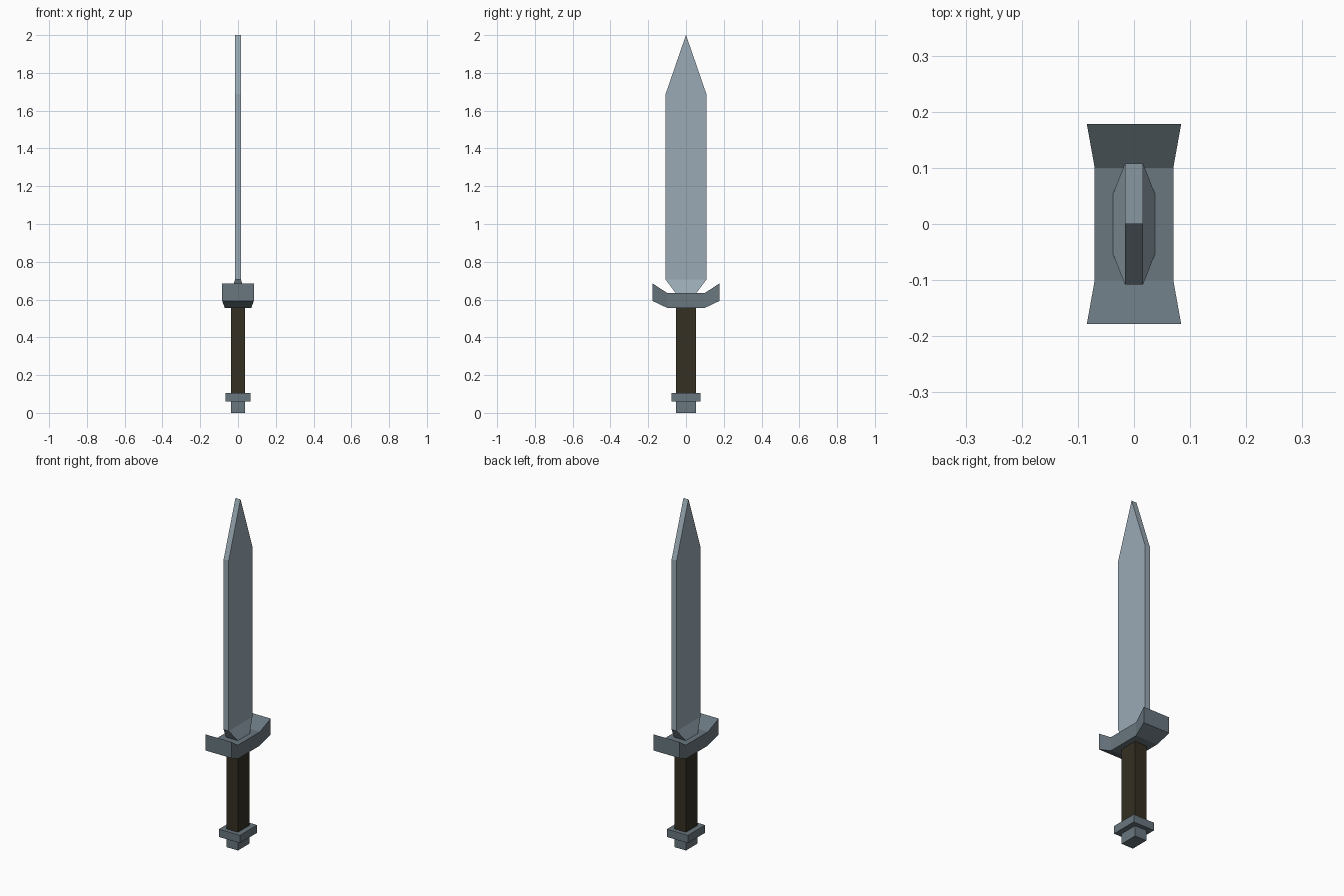
import bpy, bmesh

if "Cube" in bpy.data.objects:
    bpy.data.objects.remove(bpy.data.objects["Cube"])


def material(name, color):
    m = bpy.data.materials.new(name)
    m.diffuse_color = (*color, 1)
    m.use_nodes = True
    m.node_tree.nodes["Principled BSDF"].inputs["Base Color"].default_value = m.diffuse_color
    return m


def loft(name, rings, mat):
    """Join successive four-cornered rings and cap both ends."""
    bm = bmesh.new()
    loops = [[bm.verts.new(p) for p in ring] for ring in rings]
    for a, b in zip(loops, loops[1:]):
        for i in range(4):
            j = (i + 1) % 4
            bm.faces.new((a[i], a[j], b[j], b[i]))
    bm.faces.new(loops[0])
    bm.faces.new(loops[-1])
    bmesh.ops.remove_doubles(bm, verts=bm.verts, dist=1e-5)
    bmesh.ops.recalc_face_normals(bm, faces=bm.faces)
    mesh = bpy.data.meshes.new(name)
    bm.to_mesh(mesh)
    bm.free()
    mesh.materials.append(mat)
    ob = bpy.data.objects.new(name, mesh)
    bpy.context.collection.objects.link(ob)
    return ob


def flat_ring(x, y, z):
    return [(-x, -y, z), (x, -y, z), (x, y, z), (-x, y, z)]


def upright_ring(x, y, z0, z1):
    return [(-x, y, z0), (x, y, z0), (x, y, z1), (-x, y, z1)]


def block(name, x, y, z0, z1, mat):
    return loft(name, [flat_ring(x, y, z0), flat_ring(x, y, z1)], mat)


blade_steel = material("blade_steel", (0.32, 0.40, 0.46))
dark_steel = material("dark_steel", (0.14, 0.18, 0.21))
leather = material("leather", (0.035, 0.029, 0.016))

# Pommel and grip
block("pommel_end", 0.037, 0.053, 0, 0.06, dark_steel)
block("pommel_collar", 0.067, 0.078, 0.06, 0.105, dark_steel)
block("grip", 0.037, 0.053, 0.105, 0.556, leather)

# Crossguard with upswept, flared ends
loft("crossguard", [
    upright_ring(0.084, -0.178, 0.593, 0.686),
    upright_ring(0.07, -0.1, 0.556, 0.635),
    upright_ring(0.07, 0.1, 0.556, 0.635),
    upright_ring(0.084, 0.178, 0.593, 0.686),
], dark_steel)

# Blade: thick root, broad flat body, then a narrow tip edge
bm = bmesh.new()
blade = loft("blade", [
    flat_ring(0.037, 0.055, 0.635),
    flat_ring(0.016, 0.108, 0.705),
    flat_ring(0.016, 0.108, 1.688),
    flat_ring(0.016, 0.0005, 2.0),
], blade_steel)
bm.free()
